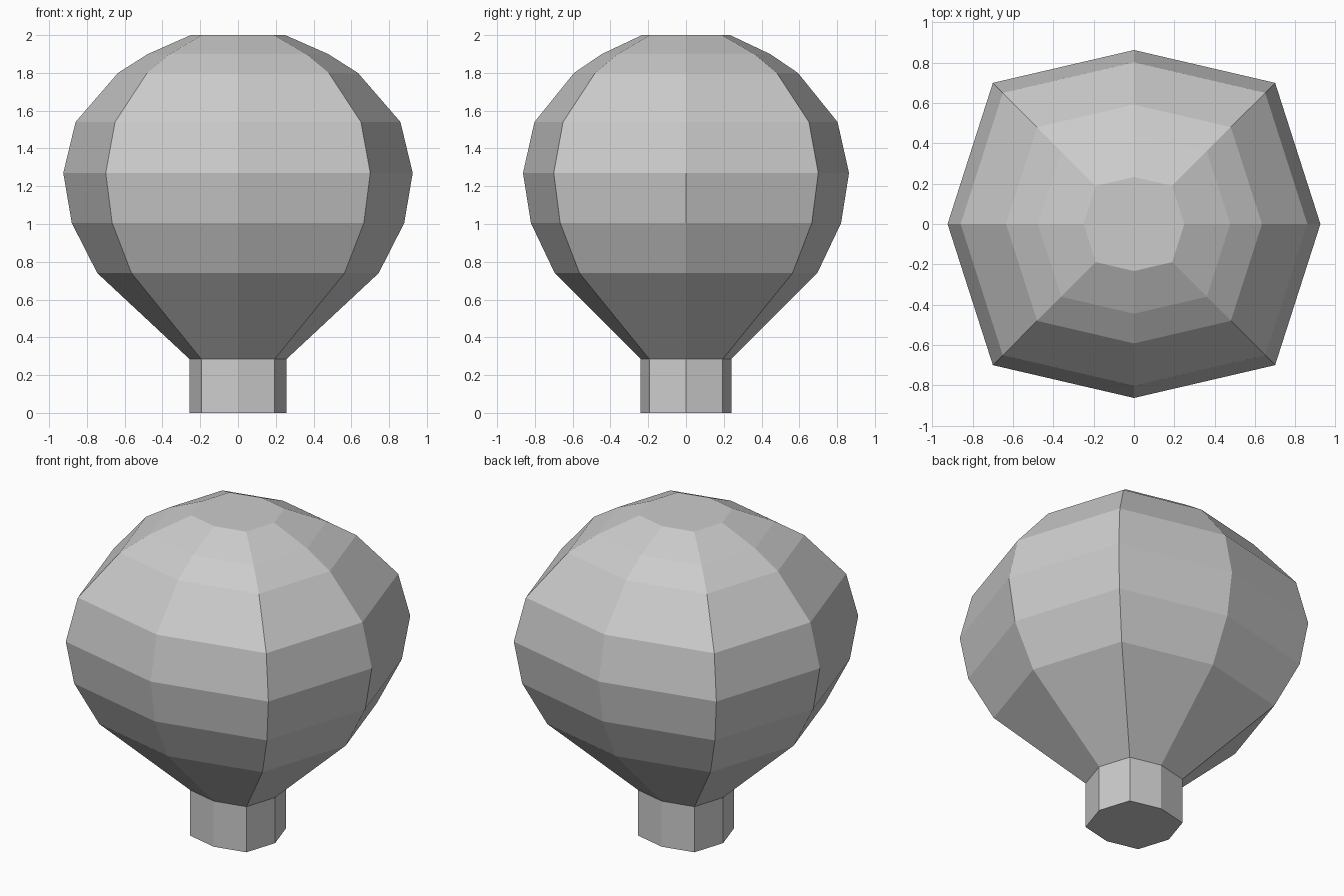
import bpy
import bmesh

cube = bpy.data.objects.get("Cube")
if cube:
    bpy.data.objects.remove(cube, do_unlink=True)

grey = bpy.data.materials.new("light_grey")
grey.use_nodes = True
colour = (0.6, 0.6, 0.6, 1.0)
grey.diffuse_color = colour
grey.node_tree.nodes["Principled BSDF"].inputs["Base Color"].default_value = colour

# Eight-sided cross-section, relative to its half width along x
DEPTH = 0.933
CORNER = 0.757
SECTION = [(1, 0), (CORNER, CORNER), (0, DEPTH), (-CORNER, CORNER),
           (-1, 0), (-CORNER, -CORNER), (0, -DEPTH), (CORNER, -CORNER)]


def loft(name, profile, cap_bottom=False, cap_top=False):
    """Sweep the cross-section through (half width, height) pairs."""
    bm = bmesh.new()
    rings = [[bm.verts.new((x * r, y * r, z)) for x, y in SECTION]
             for r, z in profile]
    n = len(SECTION)
    for low, high in zip(rings, rings[1:]):
        for i in range(n):
            j = (i + 1) % n
            bm.faces.new((low[i], low[j], high[j], high[i]))
    if cap_bottom:
        bm.faces.new(rings[0][::-1])
    if cap_top:
        bm.faces.new(rings[-1])
    mesh = bpy.data.meshes.new(name)
    bm.to_mesh(mesh)
    bm.free()
    mesh.materials.append(grey)
    obj = bpy.data.objects.new(name, mesh)
    bpy.context.collection.objects.link(obj)
    return obj


# Basket: straight prism, closed underneath
NECK = (0.257, 0.285)
loft("basket", [(NECK[0], 0), NECK], cap_bottom=True)

# Envelope: faceted balloon with a flat crown
loft("envelope", [NECK, (0.745, 0.74), (0.88, 1.005), (0.925, 1.27),
                  (0.86, 1.54), (0.635, 1.8), (0.477, 1.9), (0.25, 2.0)],
     cap_top=True)
